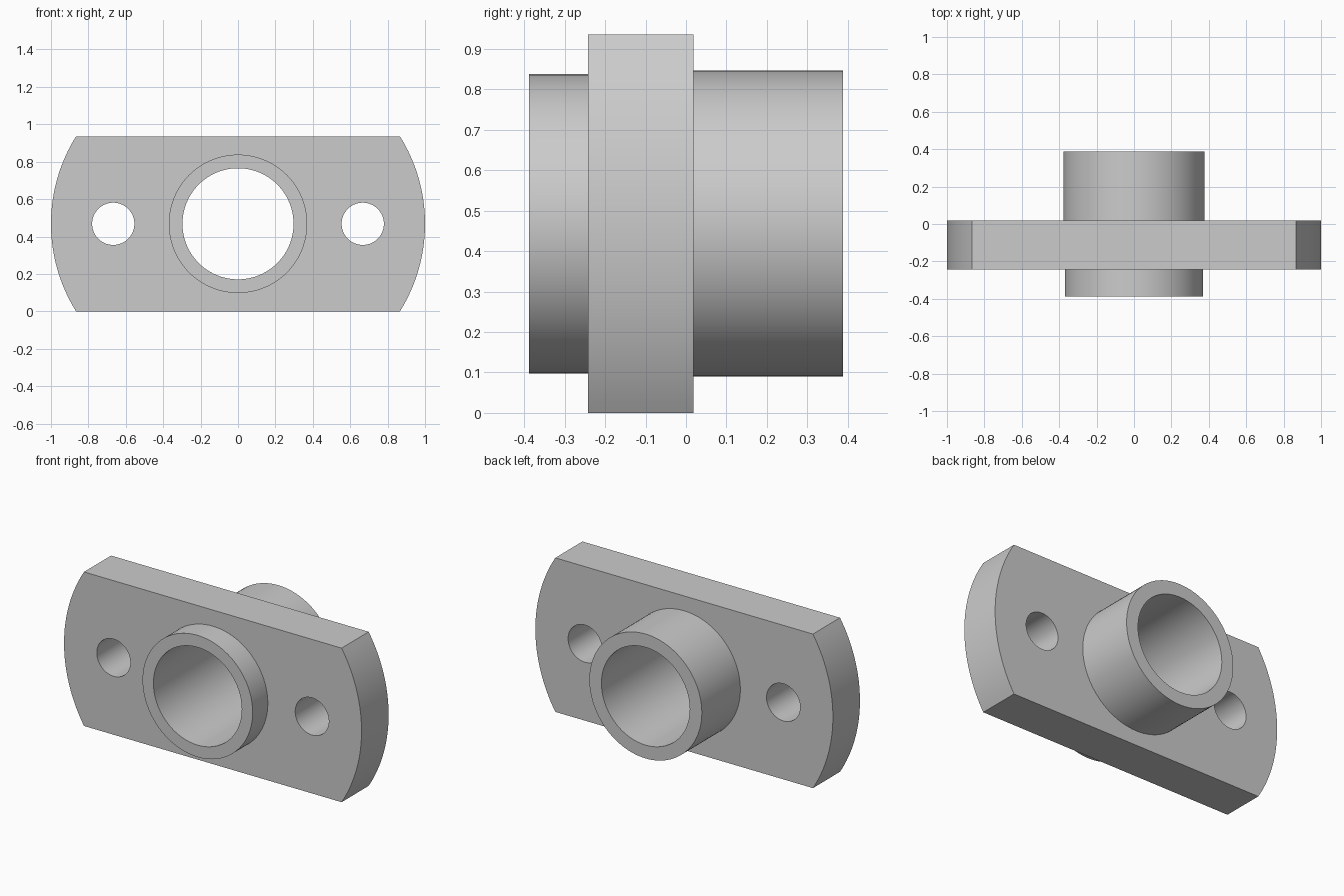
import bpy, bmesh, math
from mathutils import Matrix, Vector

cube = bpy.data.objects.get("Cube")
if cube:
    bpy.data.objects.remove(cube, do_unlink=True)

CZ = 0.468                          # height of the bore axis
FRONT, BACK, END = -0.242, 0.018, 0.388
BORE, HOLE, HOLE_X = 0.297, 0.113, 0.667
SIDES = 96

metal = bpy.data.materials.new("plain grey")
metal.use_nodes = True
grey = (0.6, 0.6, 0.6, 1)
metal.diffuse_color = grey
metal.node_tree.nodes["Principled BSDF"].inputs["Base Color"].default_value = grey


def make_object(name, bm):
    bmesh.ops.recalc_face_normals(bm, faces=bm.faces)
    mesh = bpy.data.meshes.new(name)
    bm.to_mesh(mesh)
    bm.free()
    mesh.materials.append(metal)
    ob = bpy.data.objects.new(name, mesh)
    bpy.context.collection.objects.link(ob)
    return ob


def smooth(ob):
    bpy.ops.object.select_all(action="DESELECT")
    ob.select_set(True)
    bpy.context.view_layer.objects.active = ob
    bpy.ops.object.shade_smooth_by_angle(angle=math.radians(30))


def collar(name, radius, y_plate, y_end):
    """Tube lathed around the bore axis, open where it meets the plate."""
    bm = bmesh.new()
    profile = [(BORE, y_plate), (BORE, y_end), (radius, y_end), (radius, y_plate)]
    verts = [bm.verts.new((r, y, CZ)) for r, y in profile]
    edges = [bm.edges.new(pair) for pair in zip(verts, verts[1:])]
    bmesh.ops.spin(bm, geom=verts + edges, cent=(0, 0, CZ), axis=(0, 1, 0),
                   angle=math.tau, steps=SIDES)
    bmesh.ops.remove_doubles(bm, verts=bm.verts, dist=1e-4)
    # Make sure the end ring faces outwards along the axis
    ob = make_object(name, bm)
    ring = max(ob.data.polygons, key=lambda p: abs(p.normal.y))
    if ring.normal.y * y_end < 0:
        ob.data.flip_normals()
    smooth(ob)
    return ob


# Flange plate: flat top and bottom, arced ends
bm = bmesh.new()
arc_radius = 0.884
half = math.asin(CZ / arc_radius)
outline = []
for side in (1, -1):
    for i in range(33):
        a = half * (i / 16 - 1)
        x = 1 - arc_radius + arc_radius * math.cos(a)
        outline.append((side * x, side * arc_radius * math.sin(a) + CZ))
face = bm.faces.new([bm.verts.new((x, FRONT, z)) for x, z in outline])
new = bmesh.ops.extrude_face_region(bm, geom=[face])["geom"]
bmesh.ops.translate(bm, verts=[g for g in new if isinstance(g, bmesh.types.BMVert)],
                    vec=Vector((0, BACK - FRONT, 0)))
plate = make_object("flange_plate", bm)

# Bore and the two bolt holes
for x, radius in ((0, BORE), (HOLE_X, HOLE), (-HOLE_X, HOLE)):
    bm = bmesh.new()
    # Quarter-turn keeps the cutter vertices aligned with the collar tubes
    place = Matrix.Translation((x, 0, CZ)) @ Matrix.Rotation(math.pi / 2, 4, "X")
    bmesh.ops.create_cone(bm, cap_ends=True, segments=SIDES, radius1=radius,
                          radius2=radius, depth=2, matrix=place)
    cutter = make_object("hole_cutter", bm)
    cutter.hide_render = True
    mod = plate.modifiers.new("hole", "BOOLEAN")
    mod.operation = "DIFFERENCE"
    mod.solver = "EXACT"
    mod.object = cutter
    bpy.context.view_layer.objects.active = plate
    bpy.ops.object.modifier_apply(modifier=mod.name)
    bpy.data.objects.remove(cutter, do_unlink=True)
smooth(plate)

# Short front collar and longer, slightly wider rear collar
collar("front_collar", 0.37, FRONT, -END)
collar("rear_collar", 0.378, BACK, END)
